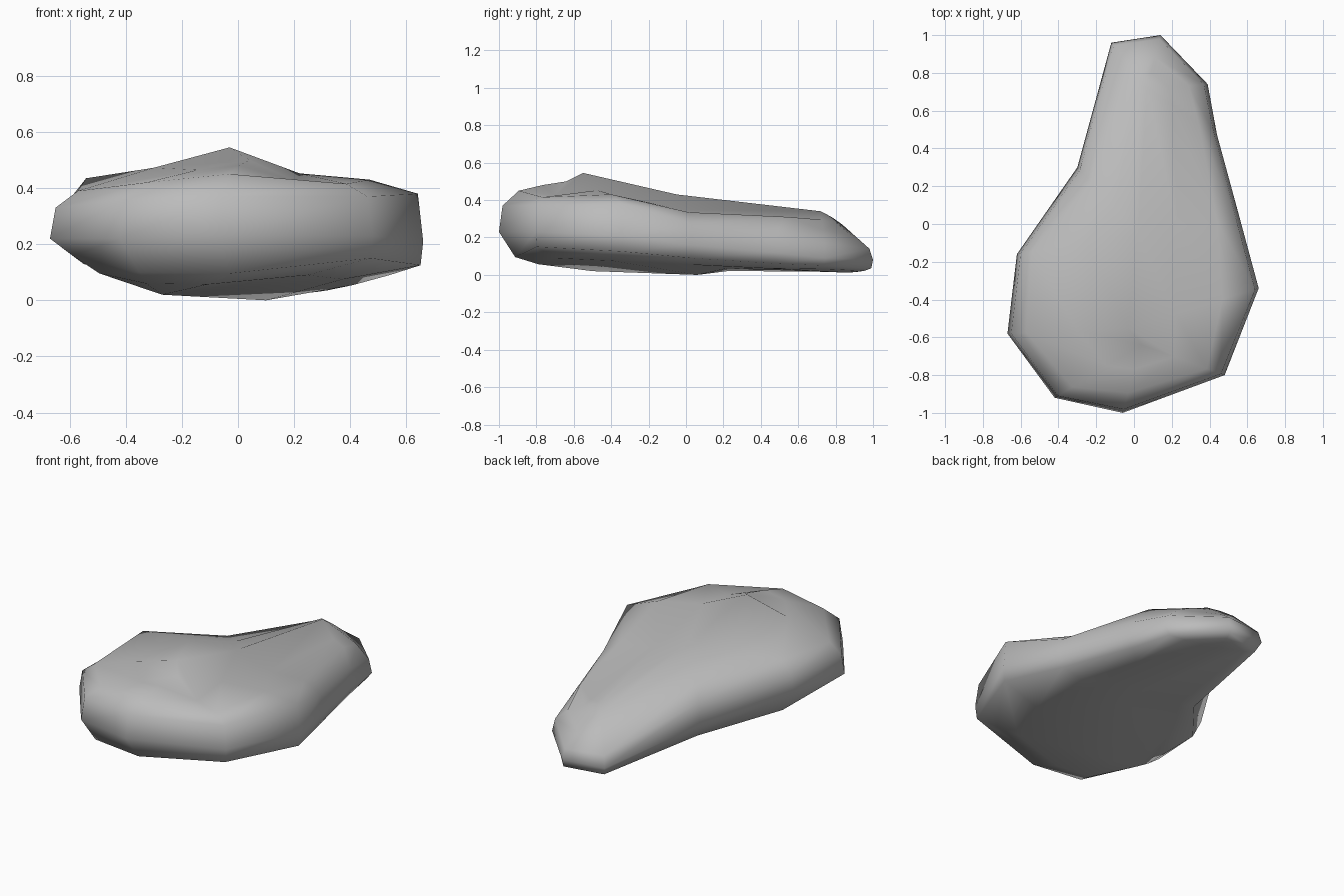
import bpy
import bmesh
from mathutils import Vector

default_cube = bpy.data.objects.get("Cube")
if default_cube:
    bpy.data.objects.remove(default_cube, do_unlink=True)

# Plain grey stone
stone = bpy.data.materials.new("stone grey")
stone.use_nodes = True
stone_colour = (0.5, 0.5, 0.5, 1)
stone.diffuse_color = stone_colour
stone.node_tree.nodes["Principled BSDF"].inputs["Base Color"].default_value = stone_colour

# Outline, counter-clockwise: x, y, then heights of the lower edge, belly, shoulder and rim,
# then how far the lower edge and the rim are drawn in
OUTLINE = [
    (-.06, -1, .095, .23, .37, .45, .09, .11),
    (.48, -.8, .15, .23, .37, .415, .01, .1),
    (.66, -.34, .125, .21, .38, .43, .01, .2),
    (.56, .03, .09, .16, .27, .335, .02, .12),
    (.44, .47, .06, .12, .22, .31, .03, .12),
    (.39, .74, .05, .09, .17, .24, .03, .1),
    (.14, 1, .035, .08, .14, .21, .01, .12),
    (-.12, .96, .025, .08, .15, .27, .04, .16),
    (-.3, .3, .035, .14, .27, .35, .09, .11),
    (-.62, -.16, .13, .25, .36, .435, .07, .08),
    (-.67, -.58, .16, .22, .33, .39, .08, .1),
    (-.42, -.92, .1, .22, .36, .42, .08, .11),
]

# Crest along the top and keel along the underside, from wide end to narrow end
CREST = [Vector(p) for p in
         ((.04, -.64, .5), (-.03, -.55, .545), (.02, -.05, .43), (.07, .72, .34))]
KEEL = [Vector(p) for p in
        ((-.27, -.5, .02), (.1, .06, 0), (.1, .22, .035), (.1, .86, .012))]


def nearest(spine, y):
    """Index of the spine point at the closest station."""
    return min(range(len(spine)), key=lambda i: abs(spine[i].y - y))


def ring_points(level, inset_of):
    """One closed ring of points, drawn in towards the crest."""
    points = []
    for column in OUTLINE:
        edge = Vector(column[:2])
        centre = CREST[nearest(CREST, column[1])].xy
        edge += (centre - edge).normalized() * inset_of(column)
        points.append(Vector((edge.x, edge.y, column[level + 2])))
    return points


def underside_points(lower_edge):
    """Ring part of the way from the lower edge to the keel."""
    points = []
    for point, column in zip(lower_edge, OUTLINE):
        inner = point.lerp(KEEL[nearest(KEEL, column[1])], 0.3)
        inner.z = point.z * 0.6
        points.append(inner)
    return points


def top_points(rim):
    """Ring half way from the rim to the crest, with a shallow hollow along one side."""
    points = []
    for point, column in zip(rim, OUTLINE):
        inner = point.lerp(CREST[nearest(CREST, column[1])], 0.5)
        inner.z += -0.035 if column[0] > 0.4 else 0.005
        points.append(inner)
    return points


def close_ring(bm, ring, spine):
    """Fill a ring with faces that meet along a spine."""
    ridge = [bm.verts.new(p) for p in spine]
    for i, a in enumerate(ring):
        b = ring[(i + 1) % len(ring)]
        first = nearest(spine, OUTLINE[i][1])
        last = nearest(spine, OUTLINE[(i + 1) % len(ring)][1])
        bm.faces.new((a, b, ridge[last]))
        if first != last:
            bm.faces.new((a, ridge[last], ridge[first]))


# Stone body, ring by ring from the underside up
lower_edge = ring_points(0, lambda column: column[6])
belly = ring_points(1, lambda column: 0)
shoulder = ring_points(2, lambda column: 0.02)
rim = ring_points(3, lambda column: column[7])

bm = bmesh.new()
rings = [[bm.verts.new(p) for p in points]
         for points in (underside_points(lower_edge), lower_edge, belly, shoulder, rim,
                        top_points(rim))]
for lower, upper in zip(rings, rings[1:]):
    for i in range(len(lower)):
        j = (i + 1) % len(lower)
        bm.faces.new((lower[i], lower[j], upper[j], upper[i]))
close_ring(bm, rings[-1], CREST)
close_ring(bm, rings[0], KEEL)
bmesh.ops.recalc_face_normals(bm, faces=bm.faces)
for face in bm.faces:
    face.smooth = True

mesh = bpy.data.meshes.new("stone")
bm.to_mesh(mesh)
bm.free()
mesh.materials.append(stone)
body = bpy.data.objects.new("stone", mesh)
bpy.context.collection.objects.link(body)
